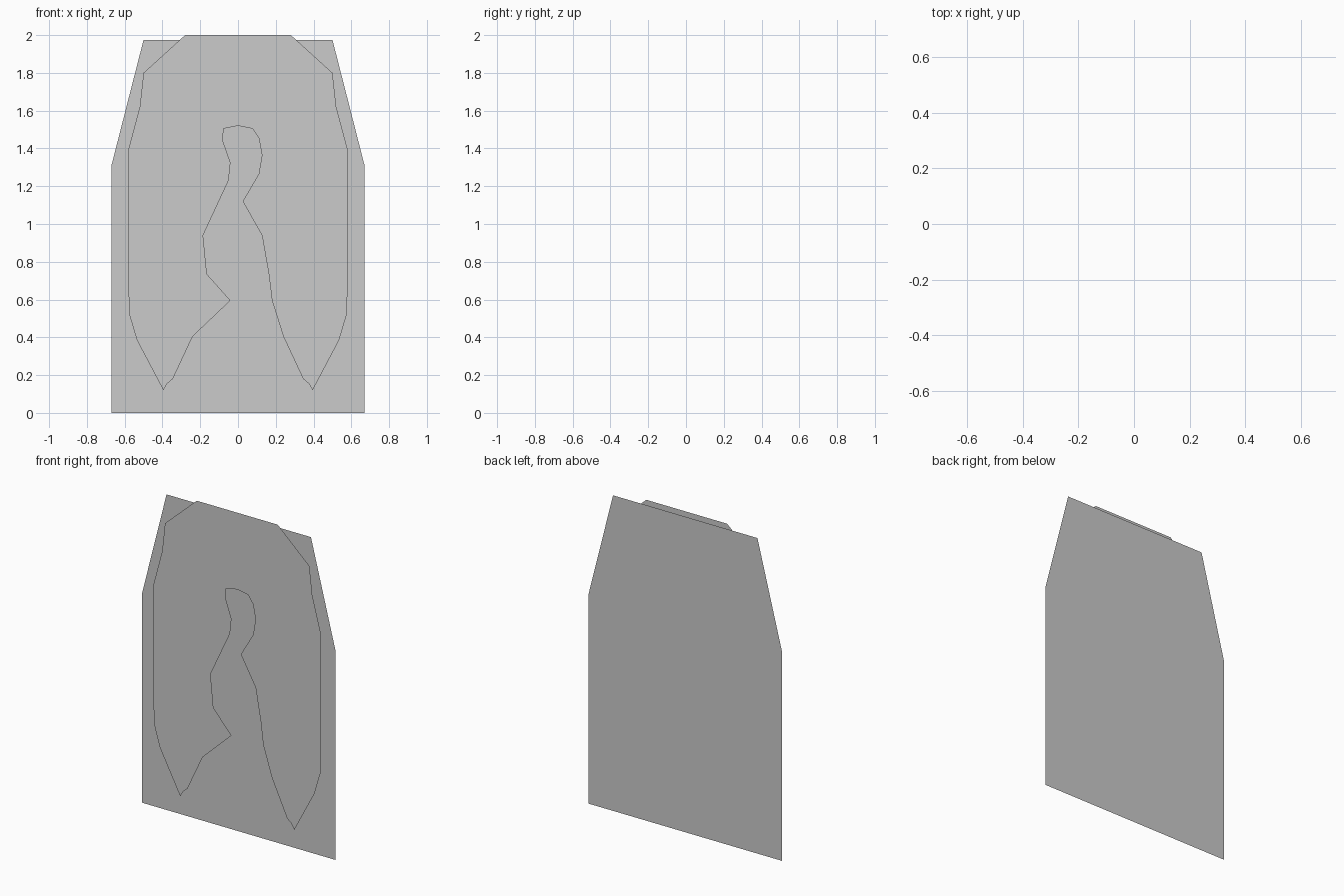
import bpy

if "Cube" in bpy.data.objects:
    bpy.data.objects.remove(bpy.data.objects["Cube"])


def sheet(name, outline, y):
    """Flat single-face sheet in the xz plane, facing the front (-y)."""
    mesh = bpy.data.meshes.new(name)
    mesh.from_pydata([(x, y, z) for x, z in outline], [], [range(len(outline))])
    mesh.update()
    obj = bpy.data.objects.new(name, mesh)
    bpy.context.collection.objects.link(obj)
    return obj


def mirrored(points):
    """Same points on the other side of x = 0, in reverse order."""
    return [(-x, z) for x, z in reversed(points)]


GAP = 0.015

# Backing panel with tapered shoulders
panel_side = [(-0.5, 1.975), (-0.67, 1.31), (-0.67, 0)]
sheet("back_panel", panel_side + mirrored(panel_side), GAP / 2)

# Overlay: symmetric outer edge and pointed tips, from the top down
outer = [(-0.28, 2.0), (-0.5, 1.8), (-0.52, 1.62), (-0.58, 1.395),
         (-0.58, 0.66), (-0.575, 0.52), (-0.535, 0.385), (-0.395, 0.12),
         (-0.375, 0.155), (-0.345, 0.18), (-0.24, 0.405)]

# Irregular opening between the two tips, left side up and right side down
opening = [(-0.04, 0.595), (-0.165, 0.735), (-0.185, 0.94), (-0.05, 1.23),
           (-0.04, 1.325), (-0.08, 1.44), (-0.077, 1.505), (0, 1.52),
           (0.077, 1.505), (0.11, 1.455), (0.127, 1.365), (0.11, 1.265),
           (0.025, 1.12), (0.127, 0.94), (0.163, 0.735), (0.18, 0.595)]
sheet("front_overlay", outer + opening + mirrored(outer), -GAP / 2)
